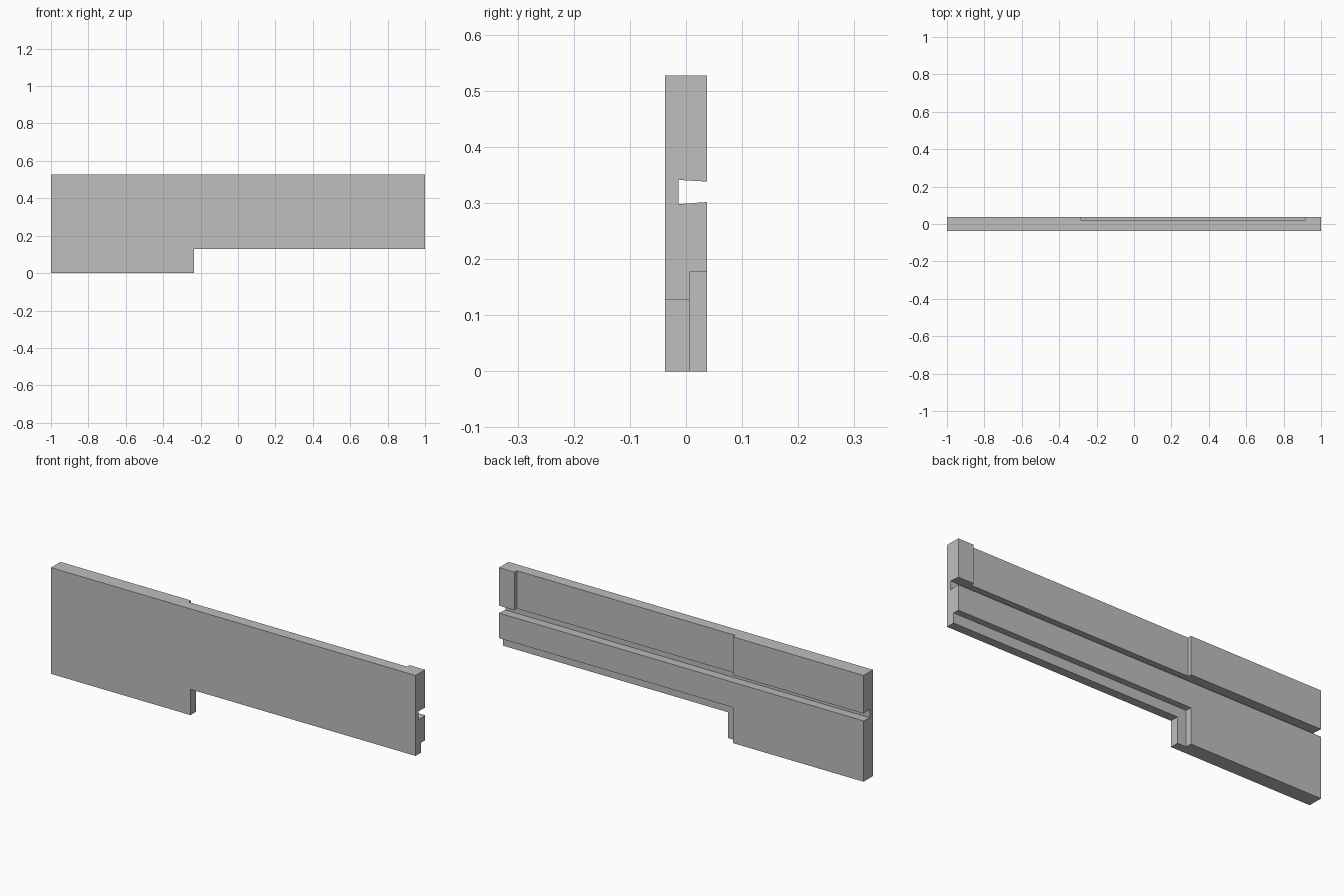
import bpy
import bmesh

if "Cube" in bpy.data.objects:
    bpy.data.objects.remove(bpy.data.objects["Cube"], do_unlink=True)

grey = bpy.data.materials.new("plain grey")
grey.use_nodes = True
colour = (0.52, 0.52, 0.52, 1)
grey.diffuse_color = colour
grey.node_tree.nodes["Principled BSDF"].inputs["Base Color"].default_value = colour

HALF_DEPTH, HEIGHT = 0.037, 0.527
STEP_X = -0.283      # shared end of the rabbet and the recess
PAST = 1.2           # cutters run past the ends


def prism(name, profile, x0, x1):
    """Extrude a (y, z) profile along x."""
    bm = bmesh.new()
    face = bm.faces.new([bm.verts.new((x0, y, z)) for y, z in profile])
    side = bmesh.ops.extrude_face_region(bm, geom=[face])
    moved = [v for v in side["geom"] if isinstance(v, bmesh.types.BMVert)]
    bmesh.ops.translate(bm, verts=moved, vec=(x1 - x0, 0, 0))
    bmesh.ops.recalc_face_normals(bm, faces=bm.faces)
    mesh = bpy.data.meshes.new(name)
    bm.to_mesh(mesh)
    bm.free()
    mesh.materials.append(grey)
    obj = bpy.data.objects.new(name, mesh)
    bpy.context.scene.collection.objects.link(obj)
    return obj


def rect(y0, y1, z0, z1):
    return [(y0, z0), (y1, z0), (y1, z1), (y0, z1)]


# Plank
plank = prism("plank", rect(-HALF_DEPTH, HALF_DEPTH, 0, HEIGHT), -1, 1)

# Bottom notch, stepped rabbet, upper recess and dovetail groove
cutters = [
    prism("notch_cutter", rect(-0.1, 0.1, -0.1, 0.128), -0.235, PAST),
    prism("rabbet_cutter", rect(0.006, 0.1, -0.1, 0.177), STEP_X, PAST),
    prism("recess_cutter", rect(0.018, 0.1, 0.32, 0.6), STEP_X, 0.915),
    prism("groove_cutter", [(-0.013, 0.298), (0.057, 0.303),
                            (0.057, 0.337), (-0.013, 0.341)], -PAST, PAST),
]
for cutter in cutters:
    cut = plank.modifiers.new(cutter.name, 'BOOLEAN')
    cut.operation = 'DIFFERENCE'
    cut.solver = 'EXACT'
    cut.object = cutter

# Keep the cut result and drop the cutters
bpy.context.view_layer.update()
graph = bpy.context.evaluated_depsgraph_get()
carved = bpy.data.meshes.new_from_object(plank.evaluated_get(graph))
plank.modifiers.clear()
plank.data = carved
for cutter in cutters:
    bpy.data.objects.remove(cutter, do_unlink=True)
